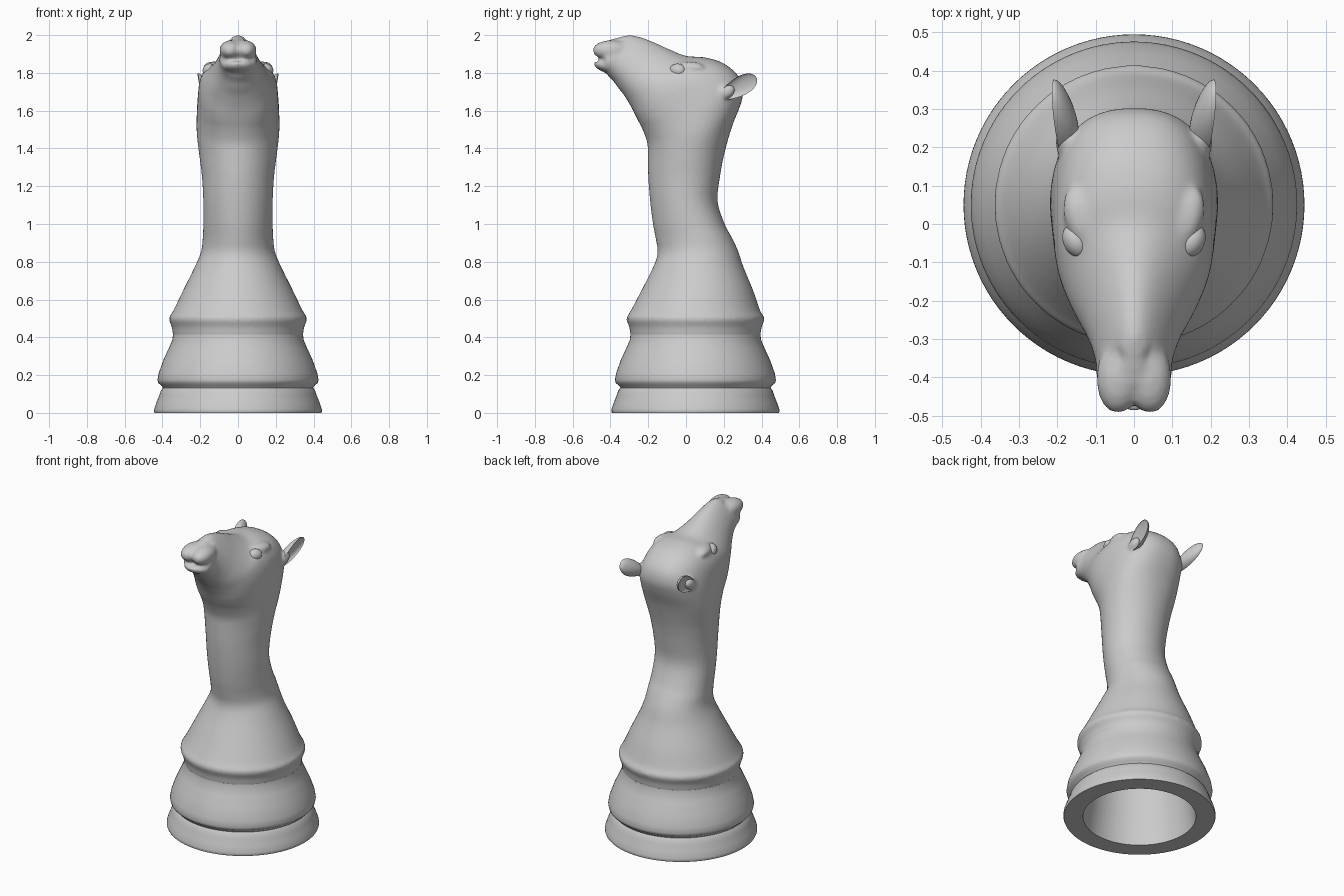
import bpy, bmesh, math
from mathutils import Vector, Matrix

if "Cube" in bpy.data.objects:
    bpy.data.objects.remove(bpy.data.objects["Cube"])

AXIS_Y = 0.05


def make(name, bm):
    bmesh.ops.recalc_face_normals(bm, faces=bm.faces)
    me = bpy.data.meshes.new(name)
    bm.to_mesh(me)
    bm.free()
    ob = bpy.data.objects.new(name, me)
    bpy.context.collection.objects.link(ob)
    return ob


def skin(bm, rings):
    """Bridge rings of points and cap both ends."""
    vs = [[bm.verts.new(p) for p in r] for r in rings]
    n = len(vs[0])
    for a, b in zip(vs, vs[1:]):
        for i in range(n):
            bm.faces.new((a[i], a[(i + 1) % n], b[(i + 1) % n], b[i]))
    bm.faces.new(vs[0])
    bm.faces.new(vs[-1])


def spline(pts, steps):
    """Catmull-Rom through tuples of any length."""
    p = [Vector(q) for q in pts]
    out = []
    for i in range(len(p) - 1):
        a, b, c, d = p[max(i - 1, 0)], p[i], p[i + 1], p[min(i + 2, len(p) - 1)]
        for s in range(steps):
            t = s / steps
            out.append((b * 2 + (c - a) * t + (a * 2 - b * 5 + c * 4 - d) * t * t
                        + (b * 3 - a - c * 3 + d) * t ** 3) * 0.5)
    return out + [p[-1]]


def lathe(name, profile, n=96):
    bm = bmesh.new()
    skin(bm, [[(r * math.cos(a), AXIS_Y + r * math.sin(a), z)
               for a in (2 * math.pi * i / n for i in range(n))] for r, z in profile])
    return make(name, bm)


def ball(bm, c, r, rot=Matrix()):
    """Ellipsoid with centre c and radii r."""
    m = Matrix.Translation(c) @ rot @ Matrix.Diagonal((*r, 1))
    bmesh.ops.create_uvsphere(bm, u_segments=32, v_segments=20, radius=1, matrix=m)


def modify(ob, kind, **kw):
    m = ob.modifiers.new(kind.title(), kind)
    for k, v in kw.items():
        setattr(m, k, v)


def smooth(ob, angle):
    bpy.ops.object.select_all(action='DESELECT')
    ob.select_set(True)
    bpy.context.view_layer.objects.active = ob
    bpy.ops.object.shade_smooth_by_angle(angle=math.radians(angle))


def ramp(x):
    return min(max(x, 0), 1)


# Hollow underside cutter
cavity = lathe("cavity_cutter", [(.335, -.05), (.33, 0), (.27, .42), (.2, .65), (.13, .8), (.05, .87)])

# Turned base
base = lathe("base", [(.442, 0), (.445, .008), (.444, .02), (.432, .055), (.416, .095), (.408, .12),
                      (.397, .133), (.405, .145), (.422, .158), (.426, .175), (.42, .21), (.395, .28),
                      (.365, .345), (.348, .385), (.344, .415), (.3, .42)])

# Neck and head: round collar (z, radius), then throat-side y,z / back-side y,z / half width
COLLAR = [(.38, .335), (.415, .3445), (.455, .35), (.485, .363), (.507, .364), (.54, .343)]
SECTIONS = [(AXIS_Y - r, z, AXIS_Y + r, z, r) for z, r in COLLAR] + [
    (-.235, .65, .355, .65, .29),
    (-.17, .78, .305, .77, .228), (-.15, .85, .275, .86, .195), (-.16, .92, .242, .93, .186),
    (-.175, 1.0, .205, 1.0, .183), (-.19, 1.12, .167, 1.12, .183), (-.2, 1.25, .18, 1.25, .19),
    (-.202, 1.36, .205, 1.38, .205), (-.205, 1.43, .245, 1.52, .217), (-.23, 1.50, .285, 1.62, .218),
    (-.25, 1.54, .303, 1.70, .216), (-.27, 1.58, .28, 1.78, .212), (-.285, 1.61, .2, 1.85, .206),
    (-.305, 1.645, .1, 1.882, .19), (-.33, 1.685, 0, 1.89, .163), (-.355, 1.715, -.1, 1.93, .134),
    (-.38, 1.75, -.2, 1.975, .11), (-.405, 1.775, -.29, 2.0, .096), (-.42, 1.795, -.36, 1.987, .095),
    (-.435, 1.81, -.42, 1.97, .088)]
STEPS, N = 4, 64
bm = bmesh.new()
rings = []
for j, s in enumerate(spline(SECTIONS, STEPS)):
    i = j / STEPS - 4
    front, back = Vector((0, s[0], s[1])), Vector((0, s[2], s[3]))
    mid, half = (front + back) / 2, (back - front) / 2
    # squareness, and which side is wider
    e = 2 + .4 * ramp((i - 9) / 3) - .45 * ramp((i - 13) / 4)
    k = .3 * ramp((i - 15) / 4) - .1 * ramp((i - 3) / 2) * ramp((13 - i) / 3)
    ring = []
    for q in range(N):
        a = 2 * math.pi * q / N
        c = math.copysign(abs(math.cos(a)) ** (2 / e), math.cos(a))
        w = math.copysign(abs(math.sin(a)) ** (2 / e), math.sin(a))
        ring.append(mid + half * c + Vector((s[4] * w * (1 - k * c), 0, 0)))
    rings.append(ring)
skin(bm, rings)
bmesh.ops.recalc_face_normals(bm, faces=bm.faces)

# Lips, brow ridges and ear roots blended into the head
for sx in (-1, 1):
    ball(bm, (sx * .037, -.395, 1.92), (.061, .1, .053), Matrix.Rotation(sx * .08, 4, 'Z'))
    ball(bm, (sx * .135, .015, 1.826), (.046, .085, .034), Matrix.Rotation(sx * -.3, 4, 'Z'))
    ball(bm, (sx * .178, .215, 1.7), (.028, .05, .035), Matrix.Rotation(.5, 4, 'X'))
ball(bm, (0, -.405, 1.835), (.086, .085, .037), Matrix.Rotation(-.2, 4, 'X'))
head = make("neck_and_head", bm)

# Mouth slit and nostril cutter
bm = bmesh.new()
ball(bm, (0, -.46, 1.868), (.11, .085, .01))
for sx in (-1, 1):
    ball(bm, (sx * .042, -.335, 1.98), (.009, .035, .02), Matrix.Rotation(sx * -.45, 4, 'Z'))
face_cuts = make("face_cutter", bm)

for cutter in (cavity, face_cuts):
    cutter.hide_render = True
    cutter.hide_set(True)

modify(head, 'REMESH', mode='VOXEL', voxel_size=.009)
modify(head, 'BOOLEAN', object=face_cuts, operation='DIFFERENCE', solver='EXACT')
modify(head, 'REMESH', mode='VOXEL', voxel_size=.009, use_smooth_shade=True)
modify(head, 'SMOOTH', factor=.5, iterations=8)
for ob in (head, base):
    modify(ob, 'BOOLEAN', object=cavity, operation='DIFFERENCE', solver='EXACT')
smooth(head, 60)
smooth(base, 50)

for sx, side in ((-1, "left"), (1, "right")):
    # Eyes
    bm = bmesh.new()
    ball(bm, (sx * .15, -.045, 1.812), (.034, .046, .037), Matrix.Rotation(sx * -.5, 4, 'Z'))
    smooth(make(side + "_eye", bm), 60)

    # Cupped pointed ears
    bm = bmesh.new()
    bmesh.ops.create_uvsphere(bm, u_segments=32, v_segments=20, radius=1)
    along = Vector((.02, .16, .09)).normalized()
    out = Vector((1, 0, -.15))
    out = (out - along * out.dot(along)).normalized()
    across = along.cross(out)
    for v in bm.verts:
        t, w, d = v.co.z, v.co.x, v.co.y
        width = .05 * (1 + .25 * t)
        depth = .05 * (1 - .3 * t) * (d if d < 0 else -.45 * d)
        p = Vector((.2, .275, 1.722)) + along * t * .112 + across * w * width + out * depth
        v.co = (p.x * sx, p.y, p.z)
    smooth(make(side + "_ear", bm), 70)
